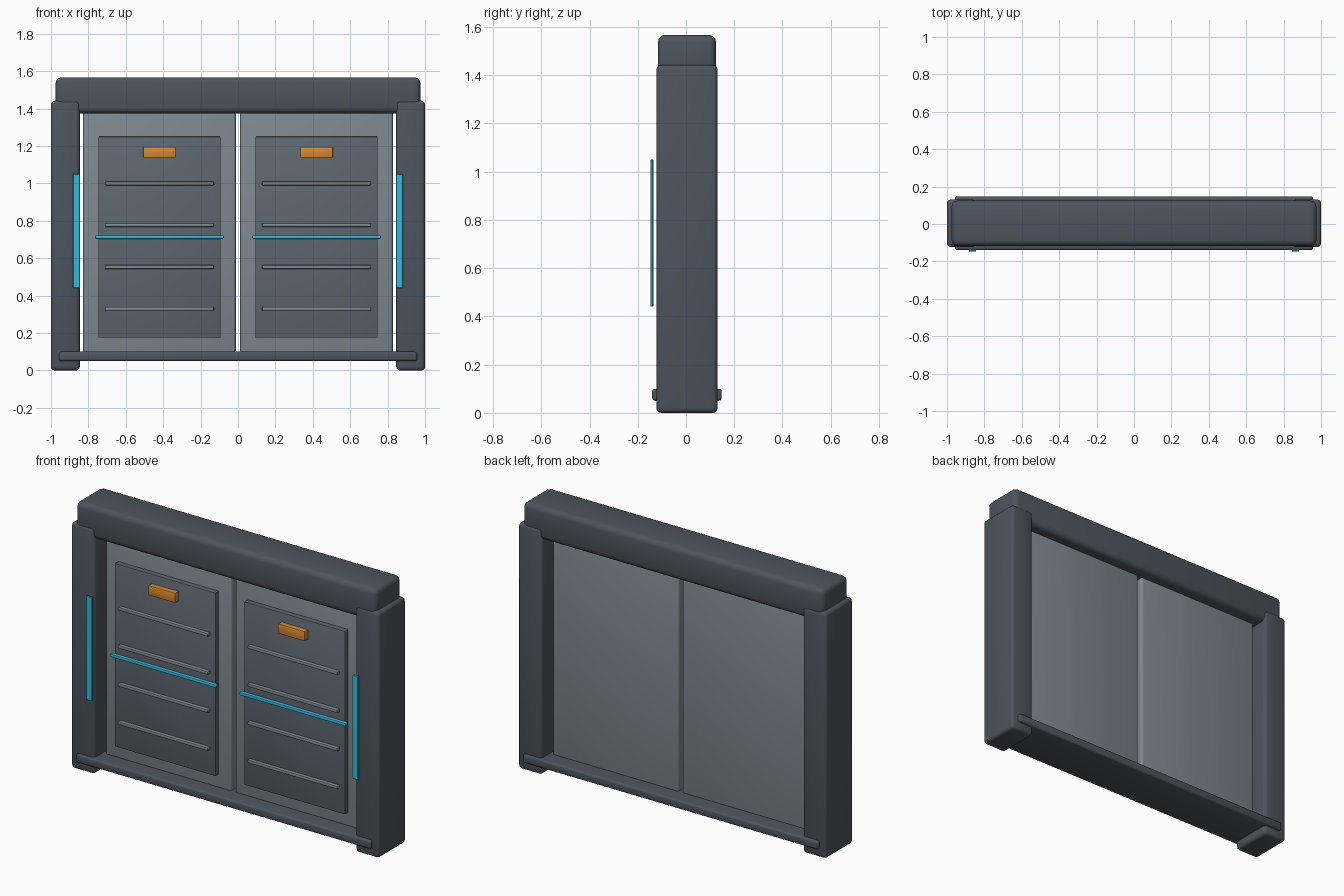
import bpy

if "Cube" in bpy.data.objects:
    bpy.data.objects.remove(bpy.data.objects["Cube"])

CY = 0.004  # depth centre of the frame


def material(name, color):
    m = bpy.data.materials.new(name)
    m.diffuse_color = color
    m.use_nodes = True
    m.node_tree.nodes["Principled BSDF"].inputs["Base Color"].default_value = m.diffuse_color
    return m


DARK = material("dark_metal", (0.075, 0.09, 0.11, 1))
PANEL = material("panel_metal", (0.11, 0.135, 0.16, 1))
LIGHT = material("door_metal", (0.21, 0.25, 0.28, 1))
CYAN = material("cyan_glow", (0.03, 0.5, 0.7, 1))
ORANGE = material("orange_plate", (0.7, 0.25, 0.03, 1))


def box(name, x, y, z, mat, bevel=0.0, segments=3):
    """Box from (min, max) ranges on each axis, with rounded edges."""
    ranges = (x, y, z)
    bpy.ops.mesh.primitive_cube_add(size=1, location=[(a + b) / 2 for a, b in ranges])
    ob = bpy.context.object
    ob.name = name
    ob.scale = [b - a for a, b in ranges]
    bpy.ops.object.transform_apply(location=False, rotation=False, scale=True)
    ob.data.materials.append(mat)
    if bevel:
        mod = ob.modifiers.new("round_edges", 'BEVEL')
        mod.width = bevel
        mod.segments = segments
        bpy.ops.object.modifier_apply(modifier=mod.name)
        bpy.ops.object.shade_smooth_by_angle()
    return ob


def about(c, half):
    return (c - half, c + half)


# Overhead beam and floor sill
box("top_beam", (-0.975, 0.975), about(CY, 0.121), (1.375, 1.567), DARK, 0.03)
box("floor_sill", (-0.957, 0.957), about(CY, 0.144), (0.05, 0.1), DARK, 0.012)

for side, s in (("left", -1), ("right", 1)):
    # Side post with its light strip
    box(side + "_post", about(s * 0.923, 0.077), about(CY, 0.127), (0, 1.442), DARK, 0.02)
    box(side + "_post_light", about(s * 0.864, 0.019), (-0.148, -0.135), (0.44, 1.05), CYAN, 0.003, 1)

    # Sliding door leaf and raised panel
    c = s * 0.42
    box(side + "_door", about(c, 0.408), about(CY, 0.05), (0.09, 1.385), LIGHT, 0.014)
    box(side + "_door_panel", about(c, 0.327), (-0.076, -0.04), (0.175, 1.25), PANEL, 0.005, 2)

    # Ribs, light line and label plate
    for i, z in enumerate((0.33, 0.553, 0.777, 1.0)):
        box(f"{side}_door_rib_{i + 1}", about(c, 0.292), (-0.097, -0.07), about(z, 0.01), LIGHT, 0.006, 2)
    box(side + "_door_light_line", about(c, 0.344), (-0.096, -0.072), about(0.713, 0.009), CYAN, 0.004, 2)
    box(side + "_door_plate", about(c, 0.087), (-0.106, -0.07), (1.138, 1.196), ORANGE, 0.004, 2)
